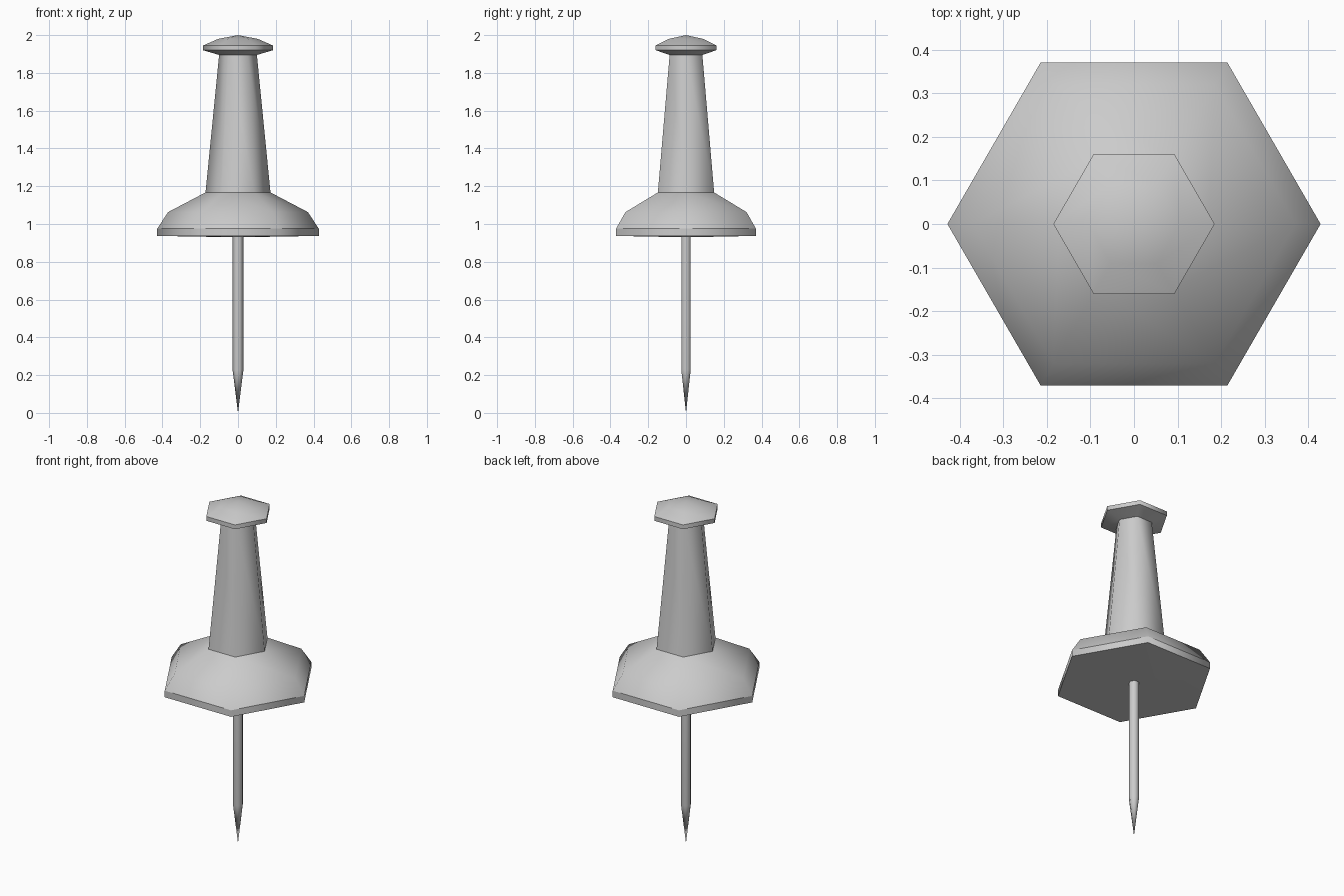
import bpy, bmesh, math

if "Cube" in bpy.data.objects:
    bpy.data.objects.remove(bpy.data.objects["Cube"])

SIDES = 6


def lathe(name, profile):
    """Six-sided turned part from (radius, z, sharp_ring) points, top to bottom."""
    bm = bmesh.new()
    rings = []
    for r, z, _ in profile:
        if r == 0:
            rings.append([bm.verts.new((0, 0, z))] * SIDES)
        else:
            rings.append([bm.verts.new((r * math.cos(i * math.tau / SIDES),
                                        r * math.sin(i * math.tau / SIDES), z))
                          for i in range(SIDES)])
    for a, b in zip(rings, rings[1:]):
        for i in range(SIDES):
            j = (i + 1) % SIDES
            corners = list(dict.fromkeys((a[i], b[i], b[j], a[j])))
            bm.faces.new(corners).smooth = True
    # crisp creases around the chosen rings, smooth elsewhere
    for (r, _, sharp), ring in zip(profile, rings):
        if sharp and r > 0:
            for i in range(SIDES):
                bm.edges.get((ring[i], ring[(i + 1) % SIDES])).smooth = False
    bmesh.ops.recalc_face_normals(bm, faces=bm.faces)
    mesh = bpy.data.meshes.new(name)
    bm.to_mesh(mesh)
    bm.free()
    obj = bpy.data.objects.new(name, mesh)
    bpy.context.collection.objects.link(obj)
    return obj


# Handle: domed cap, tapered grip and wide collar
lathe("pin_handle", [
    (0, 2.0, False), (0.105, 1.98, False), (0.185, 1.945, True),
    (0.185, 1.92, True), (0.10, 1.895, True),
    (0.172, 1.167, True), (0.37, 1.063, False), (0.428, 0.975, True),
    (0.428, 0.937, True), (0.14, 0.932, False), (0, 0.932, False),
])

# Needle: straight shank ending in a long point
lathe("needle", [
    (0, 0.95, False), (0.029, 0.95, True), (0.029, 0.23, False), (0, 0.0, False),
])
